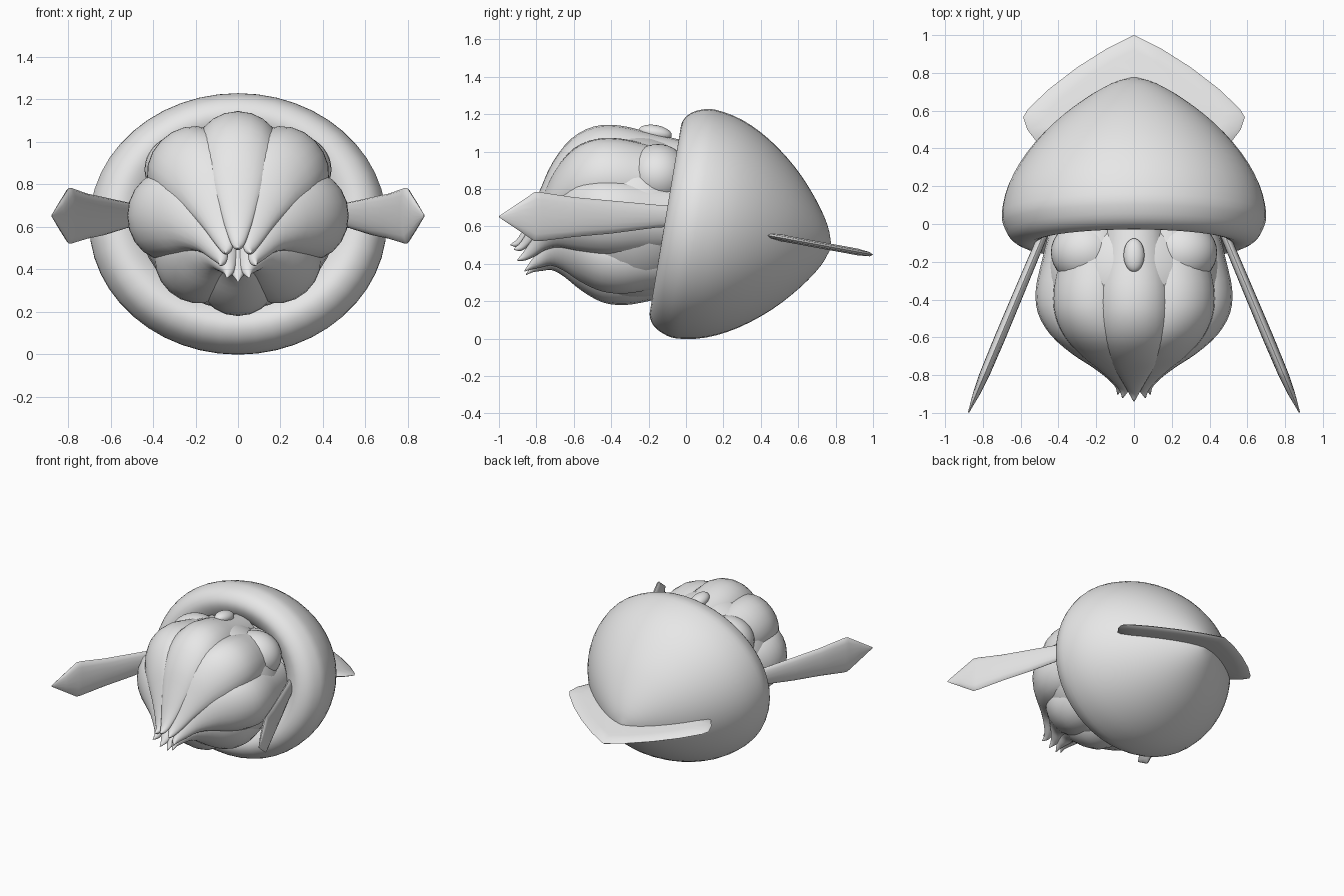
import bpy, bmesh, math
from mathutils import Vector, Matrix

if "Cube" in bpy.data.objects:
    bpy.data.objects.remove(bpy.data.objects["Cube"])

skin = bpy.data.materials.new("pale_grey")
skin.diffuse_color = (0.8, 0.8, 0.8, 1)
skin.use_nodes = True
skin.node_tree.nodes["Principled BSDF"].inputs["Base Color"].default_value = skin.diffuse_color


def finish(name, bm, angle=40):
    bmesh.ops.recalc_face_normals(bm, faces=bm.faces)
    me = bpy.data.meshes.new(name)
    bm.to_mesh(me)
    bm.free()
    ob = bpy.data.objects.new(name, me)
    bpy.context.collection.objects.link(ob)
    me.materials.append(skin)
    bpy.ops.object.select_all(action='DESELECT')
    ob.select_set(True)
    bpy.context.view_layer.objects.active = ob
    bpy.ops.object.shade_smooth_by_angle(angle=math.radians(angle))
    return ob


def loft(name, rings, angle=40):
    """Skin a list of equal-length point rings and close both ends."""
    bm = bmesh.new()
    rows = [[bm.verts.new(p) for p in r] for r in rings]
    n = len(rows[0])
    for a, b in zip(rows, rows[1:]):
        for i in range(n):
            bm.faces.new((a[i], a[(i + 1) % n], b[(i + 1) % n], b[i]))
    bm.faces.new(rows[0])
    bm.faces.new(rows[-1])
    return finish(name, bm, angle)


def smooth(rows, steps=3):
    """Catmull-Rom refinement of a table of rows."""
    pts = [Vector(r) for r in rows]
    pts = [2 * pts[0] - pts[1]] + pts + [2 * pts[-1] - pts[-2]]
    out = []
    for p, q, r, s in zip(pts, pts[1:], pts[2:], pts[3:]):
        for k in range(steps):
            t = k / steps
            out.append(0.5 * (2 * q + (r - p) * t + (2 * p - 5 * q + 4 * r - s) * t * t
                              + (3 * q - p - 3 * r + s) * t ** 3))
    return out + [pts[-2]]


def circle(n):
    return [(math.cos(2 * math.pi * i / n), math.sin(2 * math.pi * i / n)) for i in range(n)]


def ellipsoid(name, centre, radii, tilt=0.0):
    bm = bmesh.new()
    m = (Matrix.Translation(centre) @ Matrix.Rotation(tilt, 4, 'X')
         @ Matrix.Diagonal((*radii, 1)))
    bmesh.ops.create_uvsphere(bm, u_segments=32, v_segments=20, radius=1, matrix=m)
    return finish(name, bm)


# Mantle: elliptical bell with a rolled rim, tipped down at the back
tilt = math.radians(9.5)
origin = Vector((0, -0.11, 0.64))
axis = Vector((0, math.cos(tilt), -math.sin(tilt)))
up = Vector((0, math.sin(tilt), math.cos(tilt)))
bell = [(0.22, 0.36), (0.08, 0.43), (0.015, 0.51), (0, 0.58), (0.03, 0.645), (0.09, 0.685),
        (0.17, 0.70), (0.32, 0.665), (0.48, 0.575), (0.64, 0.435), (0.77, 0.275),
        (0.86, 0.125), (0.9, 0.004)]
loft("mantle", [[origin + axis * a + Vector((r * c, 0, 0)) + up * (r * 0.886 * s)
                 for c, s in circle(48)] for a, r in smooth(bell)])

# Head core behind the arms
ellipsoid("head", (0, -0.28, 0.65), (0.47, 0.44, 0.44))

# Arms: eight fat lobes closing to a ring of points
# columns: y, outer radius, half thickness, centre height
arm_table = [(0.0, 0.42, 0.15, 0.64), (-0.2, 0.465, 0.165, 0.645), (-0.35, 0.495, 0.18, 0.65),
             (-0.48, 0.485, 0.18, 0.655), (-0.6, 0.42, 0.165, 0.655), (-0.7, 0.315, 0.125, 0.63),
             (-0.77, 0.215, 0.085, 0.57), (-0.83, 0.14, 0.05, 0.495),
             (-0.88, 0.095, 0.024, 0.445), (-0.92, 0.085, 0.003, 0.42)]


def arm(name, degrees, scale, wide, stretch):
    a = math.radians(degrees)
    out = Vector((math.cos(a), 0, math.sin(a)))
    side = Vector((-math.sin(a), 0, math.cos(a)))
    rings = []
    for y, r, h, z in smooth(arm_table):
        mid = Vector((0, y * stretch, z)) + out * (r * scale - h)
        rings.append([mid + out * (h * c) + side * (h * wide * s) for c, s in circle(20)])
    loft(name, rings, 60)


arm("top_arm", 90, 0.99, 1.1, 1.02)
arm("bottom_arm", -90, 0.95, 1.05, 0.93)
for tag, mirror in (("right", 0), ("left", 1)):
    for part, deg, scale, wide, stretch in (("upper_arm", 44, 1.02, 1.15, 1.0),
                                            ("side_arm", 0, 1.05, 1.15, 0.98),
                                            ("lower_arm", -48, 0.97, 1.1, 0.94)):
        arm(f"{part}_{tag}", 180 - deg if mirror else deg, scale, wide, stretch)

# Feeding tentacles: thin blades flaring into a pointed club
# columns: y, centre height, half height, half thickness
blade = [(0.05, 0.655, 0.055, 0.022), (-0.15, 0.655, 0.06, 0.024), (-0.4, 0.65, 0.088, 0.026),
         (-0.6, 0.65, 0.106, 0.027), (-0.78, 0.652, 0.131, 0.025), (-0.81, 0.652, 0.131, 0.024),
         (-0.9, 0.652, 0.07, 0.017), (-0.998, 0.652, 0.004, 0.003)]
for tag, sx in (("right", 1), ("left", -1)):
    loft(f"tentacle_{tag}", [[(sx * (0.52 + 0.42 * (-0.15 - y) + t * c), y + 0.4 * t * c, z + h * s)
                              for c, s in circle(16)] for y, z, h, t in blade], 35)
    # Eyes: shallow swellings on the upper head
    ellipsoid(f"eye_{tag}", (sx * 0.25, -0.15, 0.87), (0.19, 0.17, 0.17))

# Siphon bead on top of the head
ellipsoid("siphon", (0, -0.165, 1.1), (0.055, 0.09, 0.042), math.radians(-10))

# Tail fin: flat arrowhead with thin edges
half = [(0, 1.0), (0.15, 0.925), (0.3, 0.83), (0.45, 0.715), (0.56, 0.61), (0.587, 0.565),
        (0.565, 0.5), (0.5, 0.415), (0.25, 0.38)]
outline = half + [(-x, y) for x, y in reversed(half[1:])]


def fin_ring(k, dz):
    pts = [(x * k, 0.6 + (y - 0.6) * k) for x, y in outline]
    return [(x, y, 0.555 - 0.184 * (y - 0.42) + dz) for x, y in pts]


loft("tail_fin", [fin_ring(0.8, -0.018), fin_ring(0.96, -0.011), fin_ring(1, 0),
                  fin_ring(0.96, 0.011), fin_ring(0.8, 0.018)], 50)
